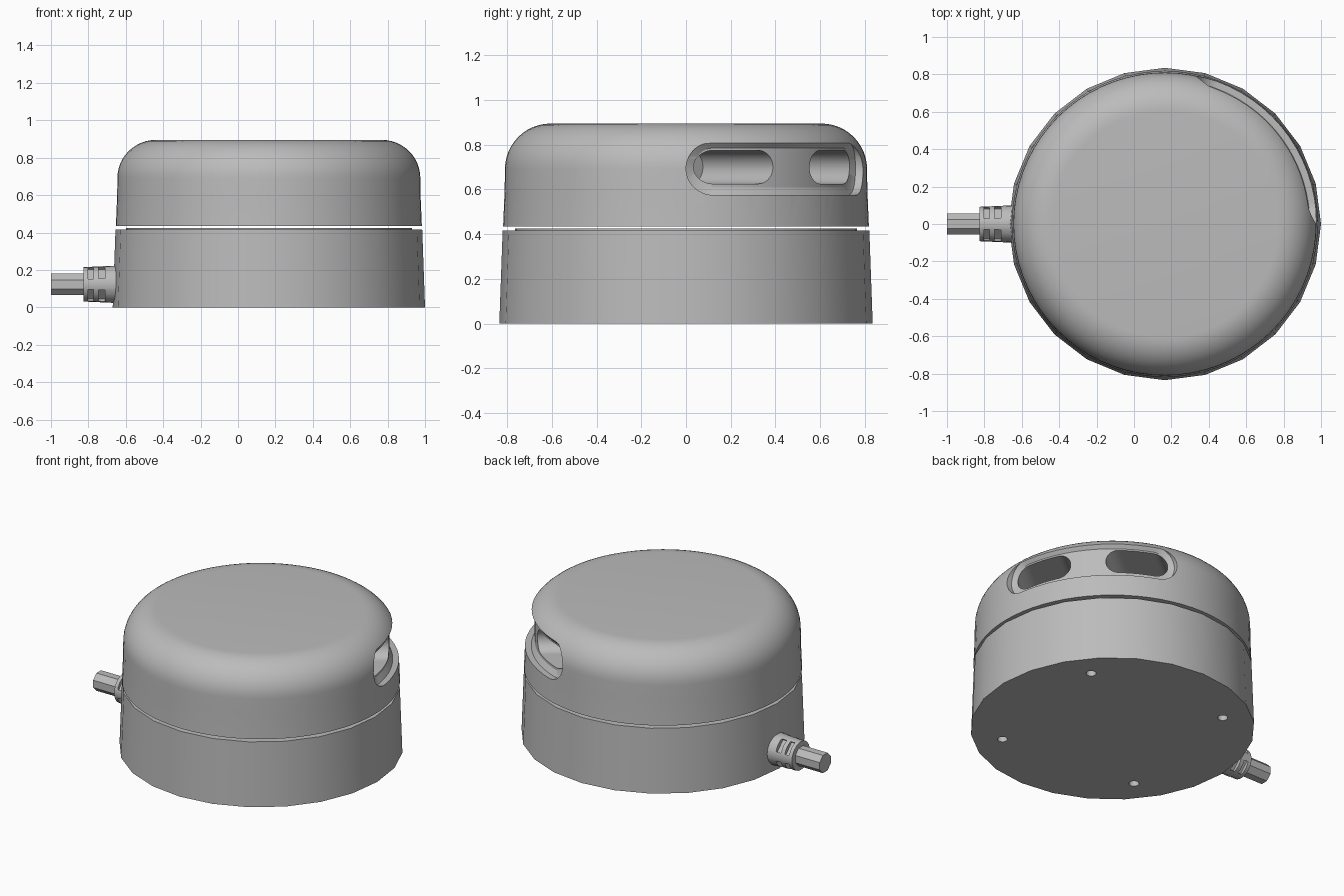
import bpy, bmesh
from math import sin, cos, pi, radians, sqrt
from mathutils import Matrix, Vector

if "Cube" in bpy.data.objects:
    bpy.data.objects.remove(bpy.data.objects["Cube"])

CX = 0.165                 # body axis
AXIS = radians(39)         # direction the slots face

grey = bpy.data.materials.new("mid_grey")
grey.use_nodes = True
grey.diffuse_color = (0.5, 0.5, 0.5, 1)
grey.node_tree.nodes["Principled BSDF"].inputs["Base Color"].default_value = (0.5, 0.5, 0.5, 1)


def finish(name, bm):
    bmesh.ops.recalc_face_normals(bm, faces=bm.faces)
    me = bpy.data.meshes.new(name)
    bm.to_mesh(me)
    bm.free()
    me.materials.append(grey)
    ob = bpy.data.objects.new(name, me)
    bpy.context.collection.objects.link(ob)
    return ob


def loft(name, loops, caps=True):
    """Join equal-length point loops with quads."""
    bm = bmesh.new()
    rings = [[bm.verts.new(p) for p in loop] for loop in loops]
    n = len(rings[0])
    for a, b in zip(rings, rings[1:]):
        for i in range(n):
            j = (i + 1) % n
            bm.faces.new((a[i], a[j], b[j], b[i]))
    if caps == "strips":    # curved ends: bridge lower half to upper half
        for r in (rings[0], rings[-1]):
            for i in range(n // 2 - 1):
                bm.faces.new((r[i], r[i + 1], r[n - 2 - i], r[n - 1 - i]))
    else:
        bm.faces.new(rings[0])
        bm.faces.new(rings[-1])
    return finish(name, bm)


def lathe(name, profile, sides, matrix):
    """Solid of revolution from (radius, height) points."""
    return loft(name, [[matrix @ Vector((r * cos(2 * pi * i / sides), r * sin(2 * pi * i / sides), z))
                        for i in range(sides)] for r, z in profile])


def cut(target, cutters):
    for c in cutters:
        m = target.modifiers.new("cut", 'BOOLEAN')
        m.operation, m.solver, m.object = 'DIFFERENCE', 'EXACT', c
    dg = bpy.context.evaluated_depsgraph_get()
    me = bpy.data.meshes.new_from_object(target.evaluated_get(dg))
    target.modifiers.clear()
    target.data = me
    for c in cutters:
        bpy.data.objects.remove(c)


def stadium(half_w, half_h, steps=16, arc=10):
    """Outline: lower run left to right, then the mirrored upper run back."""
    s = half_w - half_h
    low = [(-s - half_h * cos(a), -half_h * sin(a)) for a in [pi / 2 * (k + .3) / (arc + .3) for k in range(arc)]]
    low += [(-s + 2 * s * k / steps, -half_h) for k in range(steps + 1)]
    low += [(-u, v) for u, v in reversed(low[:arc])]
    return low + [(u, -v) for u, v in reversed(low)]


# Body parts
body = Matrix.Translation((CX, 0, 0))
base = lathe("base", [(.835, 0), (.82, .417)], 24, body)
seam = lathe("seam_collar", [(.765, .40), (.765, .425)], 48, body)
arc_r = .205
dome = [(.818, .435), (.811, .60)]
dome += [(.605 + arc_r * cos(a), .69 + arc_r * sin(a)) for a in [pi / 2 * k / 12 for k in range(13)]]
cover = lathe("top_cover", dome, 72, body)


# Curved recess around the cover
def wrapped(r, half_angle, half_h, z):
    R = .78
    return [(CX + r * cos(AXIS + u / R), r * sin(AXIS + u / R), z + v)
            for u, v in stadium(half_angle * R, half_h)]


wide, narrow = radians(39), radians(36.3)
recess = loft("recess_cutter", [wrapped(.755, narrow, .088, .697), wrapped(.775, wide, .118, .693),
                                wrapped(.95, wide, .118, .693)], "strips")
cut(cover, [recess])


# Two deep slots in the recess floor
def slot(side):
    def at(w):
        return [(CX + w * cos(AXIS) - (u + side) * sin(AXIS), w * sin(AXIS) + (u + side) * cos(AXIS), .70 + v)
                for u, v in stadium(.172, .075)]
    return loft("slot_cutter", [at(.25), at(.95)])


cut(cover, [slot(-.277), slot(.277)])

# Screw holes under the base
holes = []
for k in range(4):
    a = AXIS + k * pi / 2
    m = Matrix.Translation((CX + .66 * cos(a), .66 * sin(a), 0))
    holes.append(lathe("hole_cutter", [(.03, -.05), (.03, .06)], 16, m))
cut(base, holes)

# Cable and its ribbed sleeve, running towards -x
run = Matrix.Translation((0, 0, .123)) @ Matrix.Rotation(-pi / 2, 4, 'Y')
cable = lathe("cable", [(.062, .80), (.062, 1.0)], 8, run @ Matrix.Rotation(pi / 8, 4, 'Z'))
sleeve = lathe("cable_sleeve", [(.102, .60), (.092, .825)], 24, run)
windows = []
for x, w in ((.787, .03), (.728, .036)):
    for k in range(4):
        bm = bmesh.new()
        bmesh.ops.create_cube(bm, size=1, matrix=run @ Matrix.Rotation(pi / 4 + k * pi / 2, 4, 'Z')
                              @ Matrix.Translation((.115, 0, x)) @ Matrix.Diagonal((.09, .085, w, 1)))
        windows.append(finish("window_cutter", bm))
cut(sleeve, windows)

# Smooth shading with crisp edges
for ob in bpy.context.selected_objects:
    ob.select_set(False)
for ob in (base, seam, cover, cable, sleeve):
    ob.select_set(True)
    bpy.context.view_layer.objects.active = ob
bpy.ops.object.shade_smooth_by_angle(angle=radians(30))
